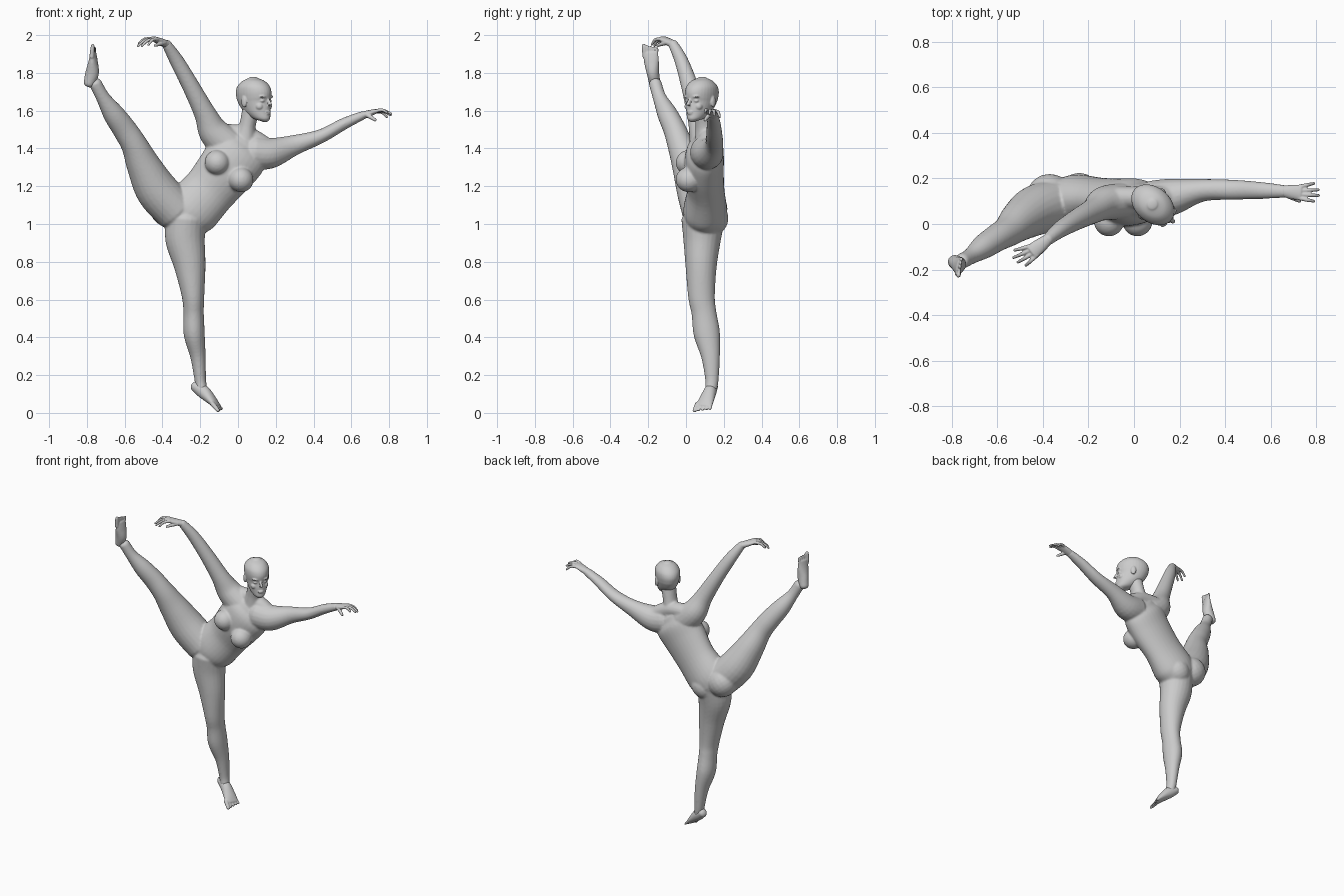
import bpy, bmesh, math
from mathutils import Vector, Matrix


def spline(pts, sub):
    """Catmull-Rom resampling of (x, y, z, a, b) stations."""
    out, m = [], len(pts)
    for i in range(m - 1):
        p = [pts[min(max(k, 0), m - 1)] for k in (i - 1, i, i + 1, i + 2)]
        for s in range(sub):
            t = s / sub
            out.append([0.5 * (2 * q1 + (q2 - q0) * t + (2 * q0 - 5 * q1 + 4 * q2 - q3) * t * t
                               + (3 * q1 - q0 - 3 * q2 + q3) * t ** 3)
                        for q0, q1, q2, q3 in zip(*p)])
    return out + [list(pts[-1])]


def loft(bm, pts, ref, axis=None, n=20, sub=5, cap=0.7):
    """Skin ellipses along a path: radius a along ref, b across it; rounded ends."""
    st = spline(pts, sub)
    cs = [Vector(s[:3]) for s in st]
    frames = []
    for i, s in enumerate(st):
        t = Vector(axis) if axis else (cs[min(i + 1, len(cs) - 1)] - cs[max(i - 1, 0)]).normalized()
        frames.append((cs[i], t, s[3], s[4]))

    def rounded(f, sign):
        c, t, a, b = f
        r = min(a, b) * cap * sign
        return [(c + t * r * math.sin(k), t, a * math.cos(k), b * math.cos(k)) for k in (0.5, 1.0, 1.4)]
    frames = rounded(frames[0], -1)[::-1] + frames + rounded(frames[-1], 1)
    rings = []
    for c, t, a, b in frames:
        u = Vector(ref)
        u = (u - t * u.dot(t)).normalized()
        v = t.cross(u)
        rings.append([bm.verts.new(c + u * a * math.cos(2 * math.pi * k / n) + v * b * math.sin(2 * math.pi * k / n))
                      for k in range(n)])
    for r0, r1 in zip(rings, rings[1:]):
        for k in range(n):
            bm.faces.new((r0[k], r0[(k + 1) % n], r1[(k + 1) % n], r1[k]))
    bm.faces.new(rings[0][::-1])
    bm.faces.new(rings[-1])


def blob(bm, c, size, rot=None):
    m = Matrix.Translation(c) @ (rot or Matrix()) @ Matrix.Diagonal((*size, 1))
    bmesh.ops.create_uvsphere(bm, u_segments=20, v_segments=12, radius=1, matrix=m)


def finish(bm, name, voxel, smooth):
    """Fuse the overlapping pieces into one smooth skin."""
    bmesh.ops.recalc_face_normals(bm, faces=bm.faces[:])
    me = bpy.data.meshes.new(name)
    bm.to_mesh(me)
    bm.free()
    ob = bpy.data.objects.new(name, me)
    bpy.context.collection.objects.link(ob)
    rm = ob.modifiers.new("fuse", 'REMESH')
    rm.mode, rm.voxel_size, rm.use_smooth_shade = 'VOXEL', voxel, True
    sm = ob.modifiers.new("soften", 'SMOOTH')
    sm.factor, sm.iterations = 0.5, smooth
    return ob


# Torso, neck and limbs
bm = bmesh.new()
side = (0.77, 0, -0.64)
loft(bm, [(-.28, .1, 1.03, .13, .11), (-.24, .102, 1.08, .148, .115), (-.15, .105, 1.18, .142, .098),
          (-.06, .095, 1.29, .155, .105), (0, .1, 1.37, .16, .1), (.03, .105, 1.41, .14, .075)],
     side, n=32, cap=.6)
tilt = Matrix.Rotation(math.radians(40), 4, 'Y')
for c in ((-.11, .015, 1.325), (.015, .015, 1.235)):        # breasts
    blob(bm, c, (.068, .07, .066), tilt)
blob(bm, (-.24, .135, 1.03), (.085, .09, .095), tilt)        # buttocks
blob(bm, (-.37, .13, 1.08), (.1, .09, .095), tilt)
loft(bm, [(.035, .105, 1.43, .065, .06), (.05, .1, 1.52, .044, .05), (.072, .09, 1.62, .048, .05)], (1, 0, 0))
loft(bm, [(-.1, .12, 1.48, .05, .045), (.04, .115, 1.47, .05, .05), (.15, .12, 1.4, .055, .05)], (0, 0, 1))

# Standing leg
loft(bm, [(-.275, .09, 1.02, .105, .115), (-.28, .085, .92, .105, .1), (-.255, .08, .78, .084, .083),
          (-.238, .082, .62, .06, .071), (-.235, .095, .53, .054, .066), (-.232, .11, .42, .056, .07),
          (-.212, .13, .3, .041, .05), (-.2, .137, .18, .031, .036), (-.193, .133, .13, .03, .033)], (1, 0, 0), n=24)
# Raised leg
loft(bm, [(-.33, .09, 1.07, .112, .112), (-.43, .06, 1.18, .112, .11), (-.5, .015, 1.31, .09, .09),
          (-.55, -.03, 1.42, .07, .069), (-.6, -.06, 1.5, .064, .06), (-.66, -.1, 1.585, .056, .053),
          (-.715, -.14, 1.67, .037, .036), (-.755, -.163, 1.745, .034, .034)], (.8, 0, .6), n=24)
# Arms
loft(bm, [(.08, .105, 1.38, .09, .085), (.17, .12, 1.375, .082, .08), (.3, .148, 1.418, .054, .05),
          (.44, .15, 1.465, .037, .044), (.56, .147, 1.53, .031, .037), (.66, .143, 1.575, .023, .028)], (0, 0, 1))
loft(bm, [(-.06, .1, 1.42, .09, .08), (-.13, .09, 1.49, .08, .075), (-.175, .06, 1.585, .058, .056),
          (-.25, .02, 1.73, .046, .046), (-.325, -.025, 1.865, .038, .036), (-.38, -.07, 1.955, .025, .026)],
     (.85, 0, .5))
finish(bm, "body", .0065, 6)

# Head: horizontal slices given as (z, front, back, half width) along the gaze
bm = bmesh.new()
gaze, across = Vector((.77, -.64, 0)), Vector((.64, .77, 0))
mid = Vector((.088, .08, 0))


def face(f, s, z):
    return mid + gaze * f + across * s + Vector((0, 0, z))


slices = [(1.545, .088, .05, .018), (1.558, .097, .0, .038), (1.585, .096, -.045, .053), (1.615, .096, -.08, .062),
          (1.65, .092, -.102, .07), (1.67, .097, -.109, .074), (1.7, .098, -.112, .077), (1.73, .086, -.1, .073),
          (1.757, .056, -.07, .053), (1.772, .015, -.033, .026)]
loft(bm, [(*face((f + b) / 2, 0, z), (f - b) / 2, w) for z, f, b, w in slices], gaze, axis=(0, 0, 1), n=32, cap=.3)
turn = Matrix.Rotation(math.atan2(gaze.y, gaze.x), 4, 'Z')
loft(bm, [(*face(.092, 0, 1.662), .008, .007), (*face(.105, 0, 1.64), .01, .009), (*face(.108, 0, 1.624), .011, .014)],
     gaze, axis=(0, 0, 1), n=12)                             # nose
blob(bm, face(.094, 0, 1.593), (.011, .02, .006), turn)       # lips
blob(bm, face(.092, 0, 1.584), (.011, .017, .006), turn)
for s in (-1, 1):
    blob(bm, face(.078, s * .03, 1.652), (.012, .014, .008), turn)     # eyes
    blob(bm, face(.082, s * .028, 1.674), (.014, .024, .007), turn)    # brows
    blob(bm, face(.062, s * .036, 1.622), (.022, .02, .02), turn)      # cheeks
    blob(bm, face(-.012, s * .074, 1.648), (.017, .009, .031), turn)   # ears
finish(bm, "head", .004, 4)


# Feet: sole sections plus five tapering toes
def foot(name, pts, wide, toe):
    bm = bmesh.new()
    loft(bm, pts, wide)
    wide, toe, end = Vector(wide).normalized(), Vector(toe), pts[-1]
    for i in range(5):
        base = Vector(end[:3]) + wide * end[3] * (i - 2) * .4
        r = .013 if i == 0 else .0085
        tip = base + toe * (1 - .09 * i) + wide * (i - 2) * .002
        loft(bm, [(*(base - toe * .5), r, r), (*base.lerp(tip, .5), r, r * .9), (*tip, r * .9, r * .7)], wide, n=10)
    finish(bm, name, .004, 4)


foot("standing_foot", [(-.228, .142, .142, .028, .028), (-.185, .128, .113, .034, .036), (-.14, .108, .068, .042, .025),
                       (-.112, .093, .036, .048, .014)], (.35, 1, 0), (.022, -.008, -.025))
foot("raised_foot", [(-.788, -.165, 1.745, .03, .03), (-.772, -.175, 1.8, .033, .036), (-.767, -.183, 1.86, .04, .024),
                     (-.766, -.187, 1.905, .04, .014)], (.2, 1, 0), (.004, -.002, .042))


# Hands: flat palm, four fingers and a thumb
def hand(name, wrist, knuckle, wide, tips, thumb):
    bm = bmesh.new()
    w, k, wide = Vector(wrist), Vector(knuckle), Vector(wide).normalized()
    loft(bm, [(*w, .024, .021), (*w.lerp(k, .5), .031, .018), (*k, .034, .012)], wide)
    for i, tip in enumerate(tips):
        base, tip = k + wide * (.027 - .018 * i), Vector(tip)
        bend = base.lerp(tip, .5) + Vector((0, 0, .01))
        loft(bm, [(*base.lerp(w, .1), .01, .01), (*bend, .0088, .0088), (*tip, .0065, .0065)], wide, n=10)
    base, tip = w.lerp(k, .35) - wide * .018, Vector(thumb)
    loft(bm, [(*base, .013, .013), (*base.lerp(tip, .5), .011, .011), (*tip, .008, .008)], (.3, .5, .8), n=10)
    finish(bm, name, .0035, 3)


hand("left_hand", (.65, .144, 1.571), (.732, .138, 1.598), (0, 1, 0),
     [(.79, .178, 1.565), (.81, .15, 1.575), (.812, .125, 1.583), (.79, .1, 1.59)], (.728, .1, 1.55))
hand("right_hand", (-.375, -.066, 1.95), (-.448, -.122, 1.982), (-.6, .8, 0),
     [(-.525, -.115, 1.955), (-.53, -.148, 1.942), (-.51, -.168, 1.942), (-.475, -.182, 1.948)], (-.44, -.152, 1.945))
